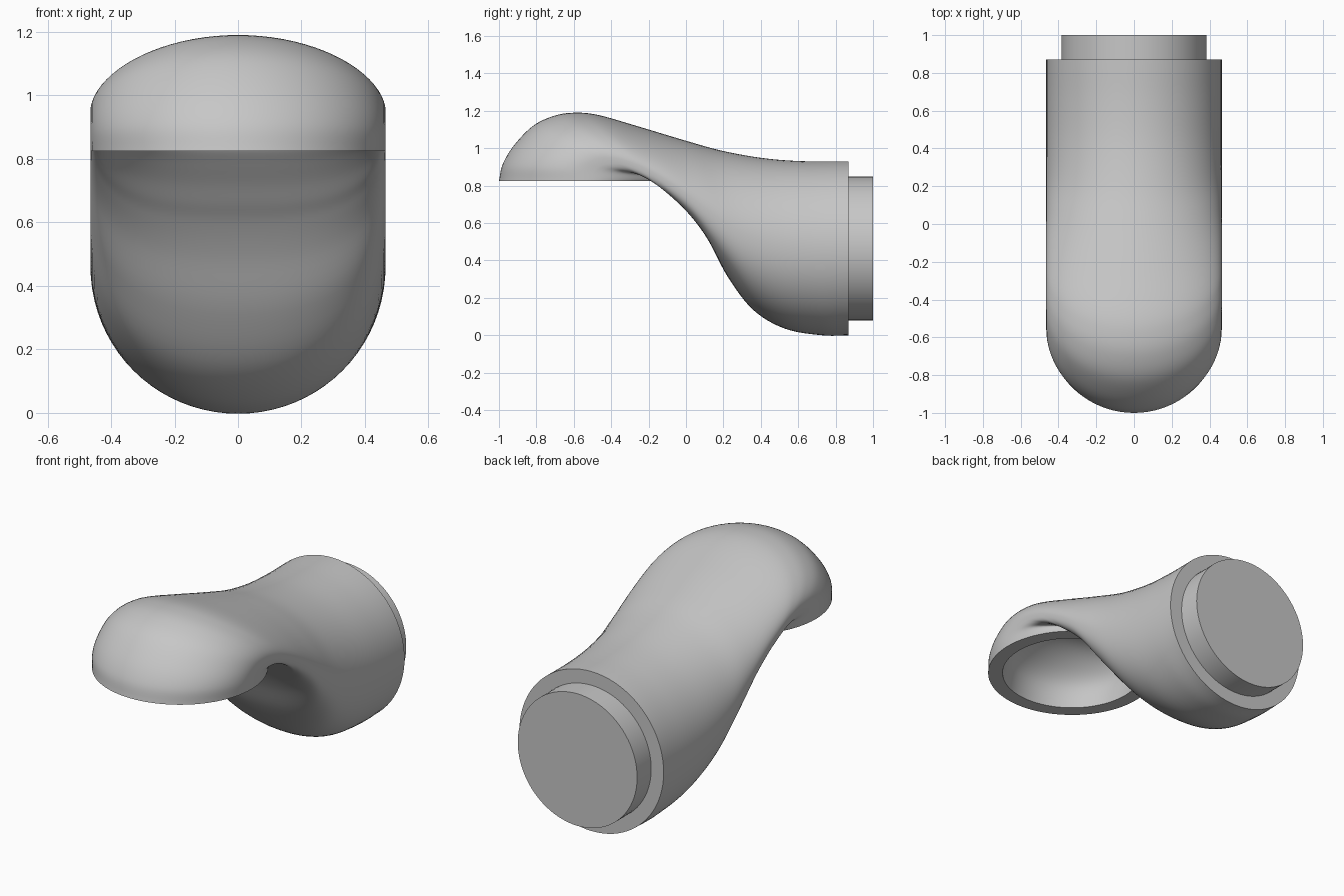
import bpy, bmesh, math
from mathutils import Vector

if "Cube" in bpy.data.objects:
    bpy.data.objects.remove(bpy.data.objects["Cube"], do_unlink=True)

RADIUS, BORE = 0.465, 0.385
SIDES, STEPS = 80, 6

grey = bpy.data.materials.new("plain grey")
grey.use_nodes = True
grey.diffuse_color = (0.57, 0.57, 0.57, 1)
grey.node_tree.nodes["Principled BSDF"].inputs["Base Color"].default_value = grey.diffuse_color

# Cross-sections from the back to the mouth: top y, top z, bottom y, bottom z
OUTSIDE = (
    (0.87, 0.93, 0.87, 0.0),
    (0.65, 0.93, 0.73, 0.0),
    (0.43, 0.945, 0.53, 0.035),
    (0.20, 0.985, 0.36, 0.135),
    (0.0, 1.04, 0.225, 0.31),
    (-0.25, 1.115, 0.13, 0.49),
    (-0.47, 1.178, 0.065, 0.595),
    (-0.60, 1.19, 0.015, 0.66),
    (-0.71, 1.172, -0.03, 0.72),
    (-0.82, 1.118, -0.08, 0.78),
    (-0.92, 1.015, -0.12, 0.83),
    (-0.98, 0.915, -0.12, 0.85),
    (-1.0, 0.825, -0.07, 0.825))
INSIDE = (
    (0.87, 0.85, 0.87, 0.08),
    (0.60, 0.85, 0.65, 0.09),
    (0.40, 0.865, 0.48, 0.15),
    (0.18, 0.905, 0.34, 0.29),
    (-0.02, 0.96, 0.23, 0.47),
    (-0.27, 1.035, 0.13, 0.64),
    (-0.50, 1.10, 0.08, 0.75),
    (-0.64, 1.105, 0.04, 0.84),
    (-0.77, 1.05, -0.04, 0.90),
    (-0.87, 0.96, -0.13, 0.90),
    (-0.92, 0.825, -0.15, 0.825))


def smooth_path(sections):
    """Catmull-Rom interpolation through the sections."""
    keys = [Vector(s) for s in sections]
    pts = [keys[0] * 2 - keys[1]] + keys + [keys[-1] * 2 - keys[-2]]
    out = []
    for a, b, c, d in zip(pts, pts[1:], pts[2:], pts[3:]):
        for i in range(STEPS):
            t = i / STEPS
            out.append(b + (c - a) * (t / 2) + (a * 2 - b * 5 + c * 4 - d) * (t * t / 2)
                       + (b * 3 - a - c * 3 + d) * (t ** 3 / 2))
    return out + [keys[-1]]


def power(value, exponent):
    return math.copysign(abs(value) ** exponent, value)


def tube_rings(bm, sections, radius):
    """Rounded rings whose lower half grows squarer along the bend."""
    path = smooth_path(sections)
    rings = []
    for k, section in enumerate(path):
        top, bottom = Vector((0, *section[:2])), Vector((0, *section[2:]))
        centre, half = (top + bottom) / 2, (top - bottom) / 2
        u = k / (len(path) - 1)
        squareness = 2 / (2 + math.sin(math.pi * u ** 2))
        loop = []
        for i in range(SIDES):
            angle = math.tau * i / SIDES
            c, s = math.cos(angle), math.sin(angle)
            if i > SIDES // 2:
                c, s = power(c, squareness), power(s, squareness)
            loop.append(bm.verts.new(centre + Vector((radius * c, 0, 0)) + half * s))
        rings.append(loop)
    return rings


def finish(obj, name):
    obj.name = name
    obj.data.materials.clear()
    obj.data.materials.append(grey)
    bpy.ops.object.select_all(action='DESELECT')
    obj.select_set(True)
    bpy.context.view_layer.objects.active = obj
    bpy.ops.object.shade_smooth_by_angle(angle=math.radians(35))


# Bent hollow shell: outside to the mouth, then back along the bore
bm = bmesh.new()
rings = tube_rings(bm, OUTSIDE, RADIUS) + tube_rings(bm, INSIDE, BORE)[::-1]
for r, q in zip(rings, rings[1:] + rings[:1]):
    for i in range(SIDES):
        j = (i + 1) % SIDES
        bm.faces.new((r[i], r[j], q[j], q[i]))
bmesh.ops.recalc_face_normals(bm, faces=bm.faces)
mesh = bpy.data.meshes.new("hooded_shell")
bm.to_mesh(mesh)
bm.free()
shell = bpy.data.objects.new("hooded_shell", mesh)
bpy.context.collection.objects.link(shell)
finish(shell, "hooded_shell")

# Solid connector plug at the back
bpy.ops.mesh.primitive_cylinder_add(vertices=SIDES, radius=BORE, depth=0.2,
                                    location=(0, 0.9, RADIUS), rotation=(math.pi / 2, 0, 0))
finish(bpy.context.object, "connector_plug")
